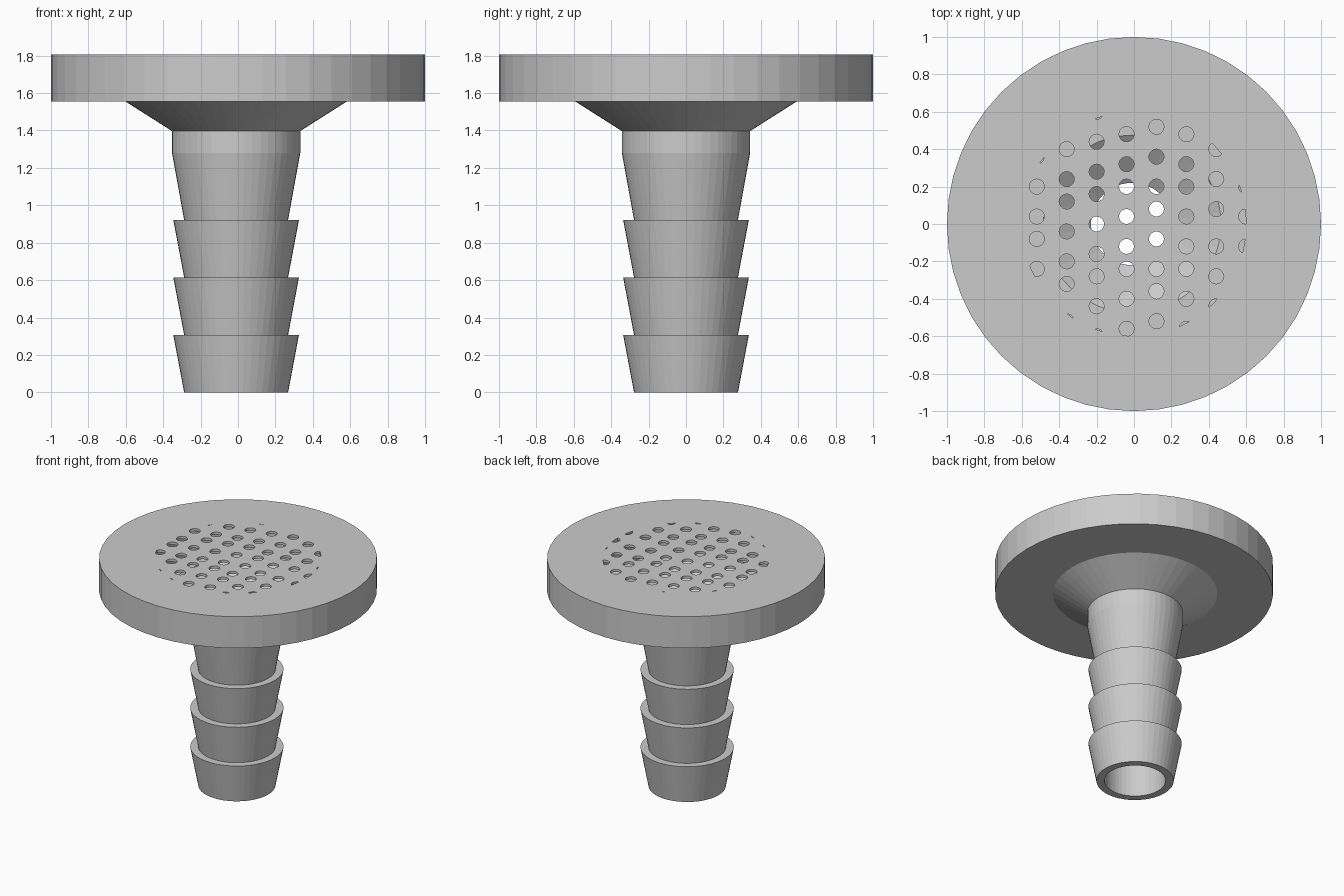
import bpy
import bmesh
from math import cos, sin, tau

if "Cube" in bpy.data.objects:
    bpy.data.objects.remove(bpy.data.objects["Cube"])

SIDES = 48
DISC_TOP, DISC_BASE = 1.805, 1.555
STEM_X = -0.01

grey = bpy.data.materials.new("plain grey")
grey.use_nodes = True
grey.diffuse_color = (0.6, 0.6, 0.6, 1)
grey.node_tree.nodes["Principled BSDF"].inputs["Base Color"].default_value = (0.6, 0.6, 0.6, 1)


def make_object(name, bm):
    bmesh.ops.recalc_face_normals(bm, faces=bm.faces)
    mesh = bpy.data.meshes.new(name)
    bm.to_mesh(mesh)
    bm.free()
    mesh.materials.append(grey)
    obj = bpy.data.objects.new(name, mesh)
    bpy.context.collection.objects.link(obj)
    return obj


def lathe(name, profile):
    """Spin (radius, z, x offset) points round z; both ends are capped."""
    bm = bmesh.new()
    rings = [[bm.verts.new((dx + r * cos(tau * i / SIDES), r * sin(tau * i / SIDES), z))
              for i in range(SIDES)] for r, z, dx in profile]
    for low, high in zip(rings, rings[1:]):
        for i in range(SIDES):
            j = (i + 1) % SIDES
            bm.faces.new((low[i], low[j], high[j], high[i]))
    bm.faces.new(rings[0])
    bm.faces.new(rings[-1])
    return make_object(name, bm)


def boolean(target, tool, operation):
    mod = target.modifiers.new("cut", 'BOOLEAN')
    mod.operation = operation
    mod.solver = 'EXACT'
    mod.object = tool
    bpy.context.view_layer.objects.active = target
    bpy.ops.object.modifier_apply(modifier=mod.name)
    bpy.data.objects.remove(tool)


# Barbed stem, flared neck and wide disc
outer = []
for low, high in ((0, 0.307), (0.307, 0.615), (0.615, 0.922)):
    outer += [(0.278, low, STEM_X), (0.336, high, STEM_X)]
outer += [(0.278, 0.922, STEM_X), (0.343, 1.28, STEM_X), (0.343, 1.397, STEM_X),
          (0.592, DISC_BASE, STEM_X), (1, DISC_BASE, 0), (1, DISC_TOP, 0)]
body = lathe("barbed_drain_fitting", outer)

# Bore, funnel and chamber under the thin strainer plate
bore = lathe("bore_cutter", [(0.22, -0.1, STEM_X), (0.22, 1.38, STEM_X),
                             (0.475, 1.565, STEM_X), (0.602, 1.565, 0),
                             (0.602, DISC_TOP - 0.02, 0)])
boolean(body, bore, 'DIFFERENCE')

# Staggered strainer holes: rows for each column, in steps of 0.04
columns = {
    -0.52: (9, 5, 1, -2, -6),
    -0.36: (10, 6, 3, -1, -5, -8, -13),
    -0.20: (15, 11, 7, 4, 0, -4, -7, -11, -15),
    -0.04: (12, 8, 5, 1, -3, -6, -10, -14),
    0.12: (13, 9, 5, 2, -2, -6, -9, -13),
    0.28: (12, 8, 5, 1, -3, -6, -10, -14),
    0.44: (10, 6, 2, -3, -7, -11),
    0.60: (5, 1, -3),
}
bm = bmesh.new()
for x, rows in columns.items():
    for row in rows:
        hole = bmesh.ops.create_cone(bm, cap_ends=True, segments=20, radius1=0.04,
                                     radius2=0.04, depth=0.12)
        bmesh.ops.translate(bm, verts=hole["verts"], vec=(x, row * 0.04, DISC_TOP))
holes = make_object("hole_cutter", bm)

# Holes stop at the strainer's round border
border = lathe("border_cutter", [(0.6, 1.7, 0), (0.6, 1.9, 0)])
boolean(holes, border, 'INTERSECT')
boolean(body, holes, 'DIFFERENCE')
body.data.materials.clear()
body.data.materials.append(grey)
for face in body.data.polygons:
    face.material_index = 0
